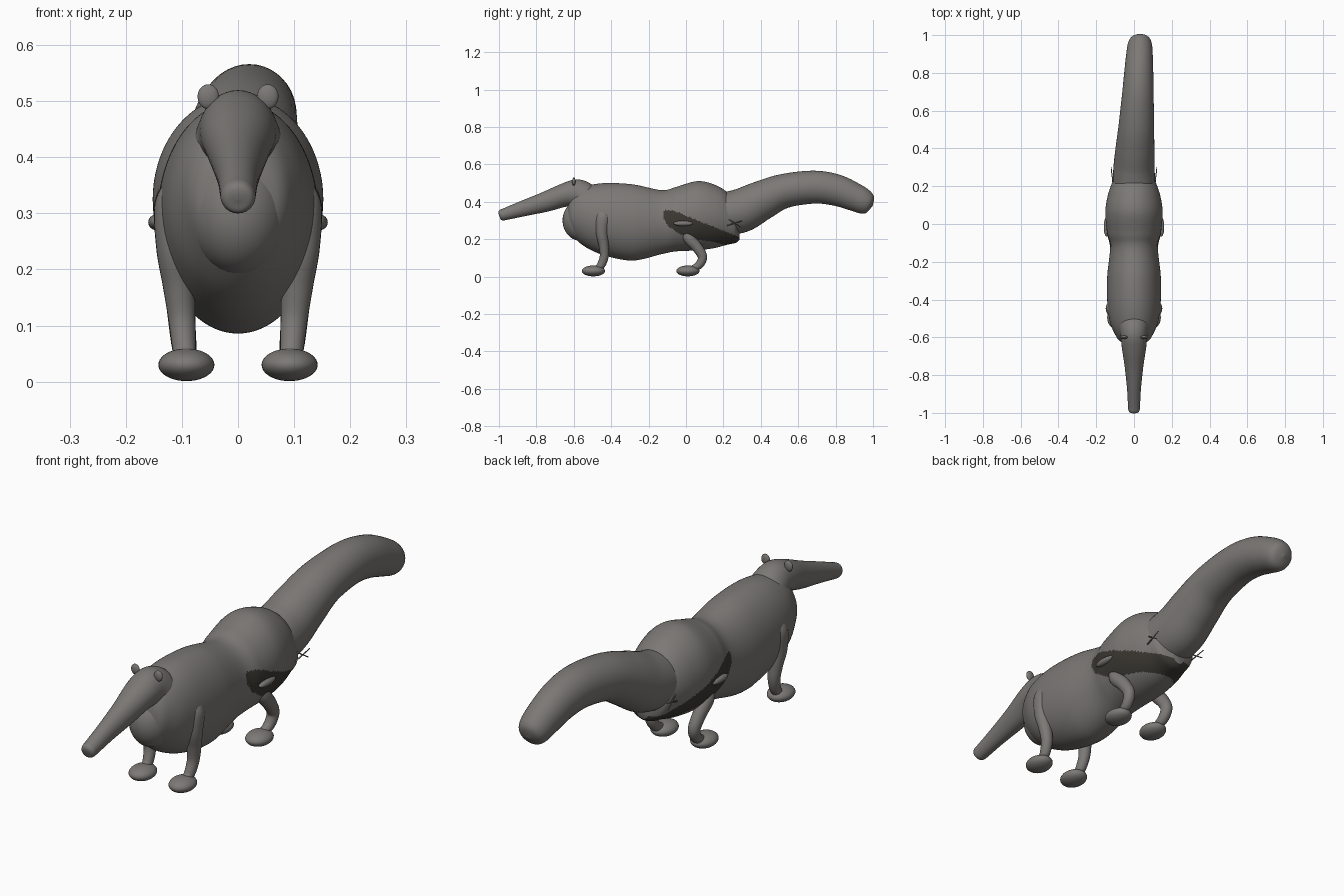
import bpy, bmesh, math
from mathutils import Vector, Matrix

if "Cube" in bpy.data.objects:
    bpy.data.objects.remove(bpy.data.objects["Cube"])


def material(name, rgb):
    m = bpy.data.materials.new(name)
    m.diffuse_color = (*rgb, 1)
    m.use_nodes = True
    m.node_tree.nodes["Principled BSDF"].inputs["Base Color"].default_value = m.diffuse_color
    return m


GREY = material("warm grey fur", (0.20, 0.19, 0.18))
DARK = material("dark brown fur", (0.045, 0.041, 0.033))


def finish(name, bm, mats=(GREY,)):
    bmesh.ops.recalc_face_normals(bm, faces=bm.faces)
    me = bpy.data.meshes.new(name)
    bm.to_mesh(me)
    bm.free()
    for m in mats:
        me.materials.append(m)
    for p in me.polygons:
        p.use_smooth = True
    ob = bpy.data.objects.new(name, me)
    bpy.context.collection.objects.link(ob)
    return ob


def spline(keys, t):
    """Catmull-Rom through tuples of numbers."""
    i = min(int(t), len(keys) - 2)
    f = t - i
    a, b, c, d = (keys[max(0, min(len(keys) - 1, j))] for j in (i - 1, i, i + 1, i + 2))
    return [0.5 * (2 * q + (r - p) * f + (2 * p - 5 * q + 4 * r - s) * f * f
                   + (3 * q - p - 3 * r + s) * f ** 3) for p, q, r, s in zip(a, b, c, d)]


def loft(name, keys, sides=40, steps=8, upright=False, mats=(GREY,)):
    """Tube through (x, y, z, half width, half height) stations."""
    n = (len(keys) - 1) * steps
    pts = [spline(keys, k / steps) for k in range(n + 1)]
    bm = bmesh.new()
    rings = []
    for k, p in enumerate(pts):
        tan = Vector(pts[min(k + 1, n)][:3]) - Vector(pts[max(k - 1, 0)][:3])
        up = Vector((0, 0, 1)) if upright else Vector((1, 0, 0)).cross(tan).normalized()
        ring = []
        for j in range(sides):
            a = math.tau * j / sides
            ring.append(bm.verts.new(Vector(p[:3]) + Vector((1, 0, 0)) * math.cos(a) * max(p[3], .002)
                                     + up * math.sin(a) * max(p[4], .002)))
        rings.append(ring)
    for r, q in zip(rings, rings[1:]):
        for j in range(sides):
            bm.faces.new((r[j], r[(j + 1) % sides], q[(j + 1) % sides], q[j]))
    bm.faces.new(rings[0])
    bm.faces.new(rings[-1])
    return finish(name, bm, mats)


def ellipsoid(name, centre, radii):
    bm = bmesh.new()
    bmesh.ops.create_uvsphere(bm, u_segments=32, v_segments=20, radius=1)
    bmesh.ops.transform(bm, matrix=Matrix.Translation(centre) @ Matrix.Diagonal((*radii, 1)),
                        verts=bm.verts)
    return finish(name, bm)


def lerp(table, y):
    for (a, va), (b, vb) in zip(table, table[1:]):
        if a <= y <= b:
            return va + (vb - va) * (y - a) / (b - a)
    return 0


# Body: (y, bottom, top, half width)
profile = [(-.635, .29, .37, .03), (-.62, .24, .42, .075), (-.585, .195, .465, .10),
           (-.52, .148, .488, .127), (-.42, .108, .50, .141), (-.28, .086, .492, .142),
           (-.13, .12, .462, .127), (-.05, .135, .48, .142), (.06, .14, .51, .152),
           (.15, .152, .492, .139), (.22, .17, .45, .115), (.265, .18, .38, .09),
           (.285, .195, .28, .03)]
body = loft("body", [(0, y, (b + t) / 2, w, (t - b) / 2) for y, b, t, w in profile],
            sides=160, steps=12, upright=True, mats=(GREY, DARK))

# Dark slanting band over the haunches and under the rump
band_top = [(-.125, .335), (-.115, .358), (-.06, .35), (.0, .325), (.15, .265), (.29, .21)]
band_low = [(-.125, .325), (-.10, .275), (-.05, .235), (.03, .20), (.15, .185), (.22, .165), (.29, .15)]
for p in body.data.polygons:
    c = p.center
    if -.125 < c.y < .289 and lerp(band_low, c.y) < c.z < lerp(band_top, c.y):
        p.material_index = 1

# Chest bulge
ellipsoid("chest", (0, -.56, .30), (.088, .10, .11))

# Head tapering into the long snout
loft("head", [(0, -.50, .40, .075, .07), (0, -.55, .425, .078, .082), (0, -.59, .442, .07, .078),
              (0, -.65, .435, .065, .063), (0, -.75, .40, .05, .054), (0, -.87, .364, .037, .042),
              (0, -.96, .336, .032, .033), (0, -.985, .329, .030, .030),
              (0, -.996, .326, .022, .022), (0, -.999, .325, .003, .003)])

# Tail, bending slightly to one side
loft("tail", [(0, .215, .335, .112, .115), (0, .30, .355, .109, .117), (.005, .40, .405, .103, .106),
              (.012, .52, .456, .094, .092), (.02, .68, .478, .084, .088), (.025, .80, .463, .077, .084),
              (.029, .90, .425, .070, .075), (.031, .955, .398, .063, .066),
              (.032, .985, .384, .045, .047), (.032, .997, .378, .004, .004)])

for s, side in ((-1, "left"), (1, "right")):
    # Ears
    ellipsoid(side + "_ear", (s * .053, -.60, .508), (.019, .009, .022))
    # Front leg and foot
    loft(side + "_front_leg", [(s * .10, -.44, .37, .02, .02), (s * .114, -.445, .32, .034, .04),
                               (s * .116, -.45, .24, .030, .033), (s * .106, -.44, .17, .028, .027),
                               (s * .10, -.437, .11, .024, .024), (s * .096, -.455, .06, .021, .022),
                               (s * .094, -.48, .04, .018, .015)], sides=24)
    ellipsoid(side + "_front_foot", (s * .092, -.495, .030), (.050, .062, .029))
    # Hind leg and foot
    loft(side + "_hind_leg", [(s * .10, -.01, .25, .022, .022), (s * .108, .015, .205, .027, .03),
                              (s * .104, .06, .155, .026, .028), (s * .10, .088, .105, .024, .025),
                              (s * .096, .07, .062, .022, .022), (s * .093, .03, .04, .018, .016)],
         sides=24)
    ellipsoid(side + "_hind_foot", (s * .092, .01, .030), (.050, .062, .029))
    # Pale lens on the haunch
    ellipsoid(side + "_haunch_spot", (s * .145, -.015, .284), (.015, .052, .014))
    # Thin crossed tufts at the tail base
    for i, (dy, dz) in enumerate(((.04, .012), (.03, -.02))):
        loft(f"{side}_tuft_{i + 1}", [(s * .112, .26 - dy, .285 - dz, .003, .003),
                                      (s * .121, .26 + dy, .285 + dz, .002, .002)], sides=8, steps=1)
